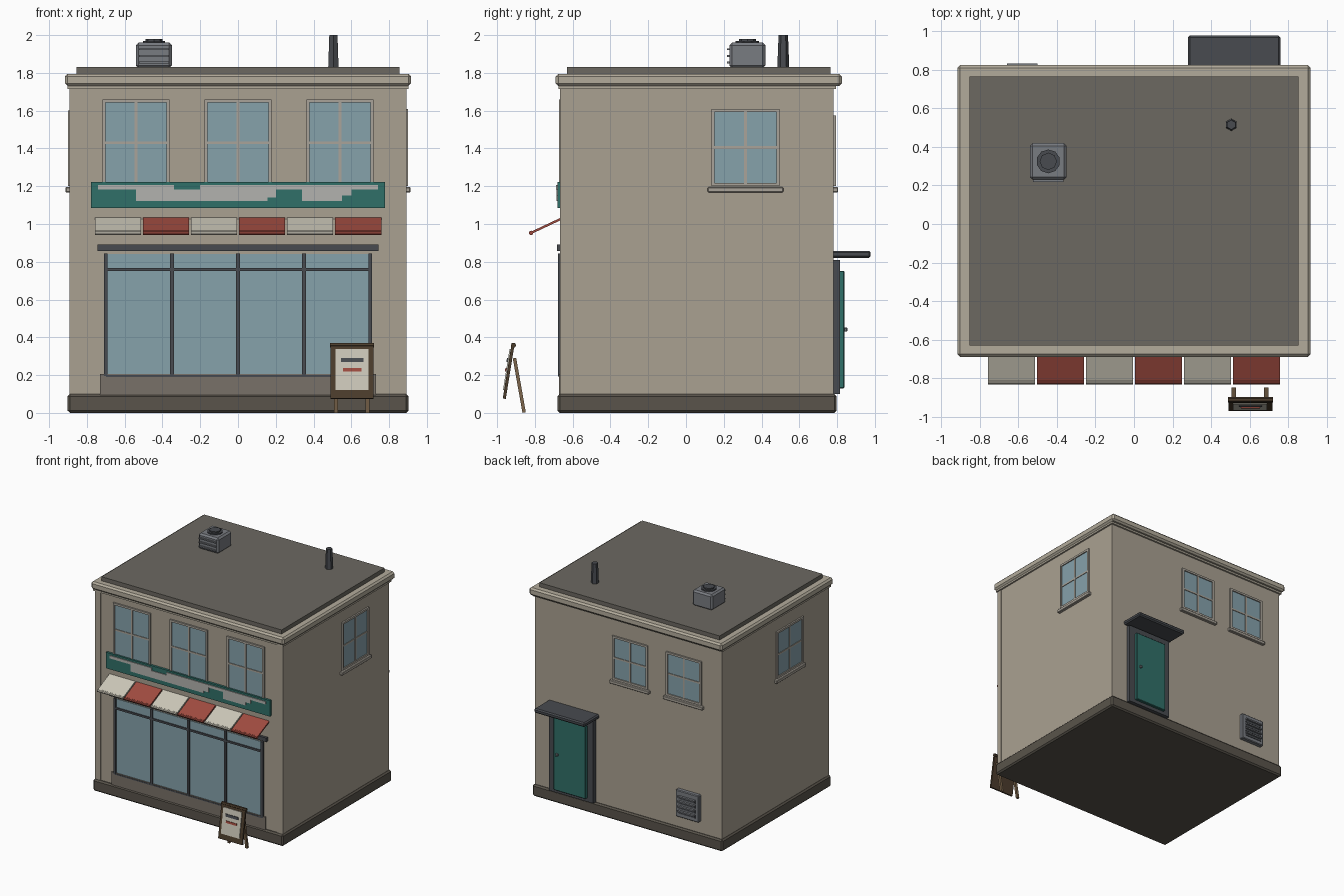
import bpy, bmesh, math
from mathutils import Matrix, Vector

if "Cube" in bpy.data.objects:
    bpy.data.objects.remove(bpy.data.objects["Cube"])

MATS = {}
COLORS = {
    "wall": (0.40, 0.355, 0.285), "trim": (0.45, 0.41, 0.33), "plinth": (0.10, 0.088, 0.07),
    "riser": (0.19, 0.165, 0.14), "roof": (0.15, 0.14, 0.12), "glass": (0.24, 0.36, 0.41),
    "frame": (0.40, 0.37, 0.32), "charcoal": (0.065, 0.07, 0.08), "teal": (0.03, 0.16, 0.14),
    "cream": (0.60, 0.57, 0.48), "red": (0.35, 0.07, 0.05), "metal": (0.19, 0.20, 0.22),
    "pale": (0.45, 0.45, 0.43), "wood": (0.07, 0.045, 0.025), "leg": (0.20, 0.13, 0.07),
}


def finish(name, bm, color, bevel=0):
    if color not in MATS:
        MATS[color] = bpy.data.materials.new(color)
        MATS[color].diffuse_color = (*COLORS[color], 1)
    bmesh.ops.recalc_face_normals(bm, faces=bm.faces)
    me = bpy.data.meshes.new(name)
    bm.to_mesh(me)
    bm.free()
    me.materials.append(MATS[color])
    ob = bpy.data.objects.new(name, me)
    bpy.context.collection.objects.link(ob)
    if bevel:
        m = ob.modifiers.new("bevel", 'BEVEL')
        m.width = bevel
        m.segments = 1
    return ob


def boxes(name, color, items, bevel=0):
    """Each item is x0, x1, y0, y1, z0, z1."""
    bm = bmesh.new()
    for a in items:
        lo, hi = Vector(a[0::2]), Vector(a[1::2])
        size = hi - lo
        mat = Matrix.Translation((lo + hi) / 2) @ Matrix.Diagonal((abs(size.x), abs(size.y), abs(size.z), 1))
        bmesh.ops.create_cube(bm, size=1, matrix=mat)
    return finish(name, bm, color, bevel)


def on_wall(side, items):
    """Turn u0, u1, depth0, depth1, z0, z1 on a wall into box extents."""
    out = []
    for u0, u1, d0, d1, z0, z1 in items:
        if side in ("front", "back"):
            f = (lambda d: -0.66 - d) if side == "front" else (lambda d: 0.78 + d)
            out.append((u0, u1, f(d0), f(d1), z0, z1))
        else:
            s = 1 if side == "right" else -1
            out.append((s * (0.888 + d0), s * (0.888 + d1), u0, u1, z0, z1))
    return out


def prism(name, color, x0, x1, profile):
    """Extrude a (y, z) profile along x."""
    bm = bmesh.new()
    face = bm.faces.new([bm.verts.new((x0, y, z)) for y, z in profile])
    ext = bmesh.ops.extrude_face_region(bm, geom=[face])
    bmesh.ops.translate(bm, vec=(x1 - x0, 0, 0),
                        verts=[v for v in ext["geom"] if isinstance(v, bmesh.types.BMVert)])
    return finish(name, bm, color)


def cyl(name, color, loc, r0, r1, h, n):
    bm = bmesh.new()
    bmesh.ops.create_cone(bm, cap_ends=True, segments=n, radius1=r0, radius2=r1, depth=h,
                          matrix=Matrix.Translation((loc[0], loc[1], loc[2] + h / 2)))
    return finish(name, bm, color)


def slab(p, q, t0, t1):
    """Profile of a sloped board from p to q, between two offsets along its normal."""
    p, q = Vector(p), Vector(q)
    d = (q - p).normalized()
    n = Vector((-d.y, d.x))
    return [p + n * t0, q + n * t0, q + n * t1, p + n * t1]


def window(name, side, u, w, z0, z1, sill=True):
    a, b, t, zm = u - w / 2, u + w / 2, 0.017, (z0 + z1) / 2
    boxes(name + "_glass", "glass", on_wall(side, [(a + 0.005, b - 0.005, -0.01, 0.004, z0 + 0.005, z1 - 0.005)]))
    boxes(name + "_frame", "frame", on_wall(side, [
        (a, a + t, -0.01, 0.013, z0, z1), (b - t, b, -0.01, 0.013, z0, z1),
        (a + t, b - t, -0.01, 0.013, z0, z0 + t), (a + t, b - t, -0.01, 0.013, z1 - t, z1),
        (u - 0.007, u + 0.007, -0.01, 0.010, z0 + t, z1 - t),
        (a + t, b - t, -0.01, 0.009, zm - 0.007, zm + 0.007)]))
    if sill:
        boxes(name + "_sill", "frame", on_wall(side, [(a - 0.02, b + 0.02, -0.01, 0.025, z0 - 0.033, z0 - 0.005)]), 0.004)


# Building shell
boxes("plinth", "plinth", [(-0.902, 0.902, -0.68, 0.797, 0, 0.1)], 0.012)
boxes("walls", "wall", [(-0.888, 0.888, -0.66, 0.78, 0.09, 1.74)])
boxes("corner_pilasters", "wall", [(s * 0.84, s * 0.892, -0.667, -0.62, 0.1, 1.725) for s in (-1, 1)])
boxes("cornice_lower", "trim", [(-0.902, 0.902, -0.675, 0.795, 1.715, 1.74)])
boxes("cornice", "trim", [(-0.916, 0.916, -0.69, 0.825, 1.73, 1.795)], 0.014)
boxes("roof", "roof", [(-0.855, 0.855, -0.63, 0.765, 1.77, 1.83)])

# Upper windows
for i, x in enumerate((-0.54, 0, 0.54)):
    window(f"front_window_{i + 1}", "front", x, 0.355, 1.20, 1.66, sill=False)
window("right_window", "right", 0.315, 0.36, 1.20, 1.61)
window("left_window", "left", -0.13, 0.36, 1.20, 1.60)
for i, x in enumerate((-0.02, -0.53)):
    window(f"back_window_{i + 1}", "back", x, 0.335, 1.20, 1.575)

# Shopfront
boxes("stall_riser", "riser", [(-0.73, 0.73, -0.672, -0.64, 0.09, 0.205)])
boxes("shop_glass", "glass", [(-0.70, 0.70, -0.665, -0.65, 0.2, 0.84)])
boxes("shop_frame", "charcoal",
      [(x - 0.01, x + 0.01, -0.677, -0.65, 0.195, 0.845) for x in (-0.7, -0.35, 0, 0.35, 0.7)]
      + [(-0.70, 0.70, -0.674, -0.65, 0.752, 0.768), (-0.70, 0.70, -0.674, -0.65, 0.19, 0.2)])
boxes("shop_header", "charcoal", [(-0.745, 0.745, -0.682, -0.65, 0.858, 0.892)])

# Sign board with plain pale panels
boxes("sign_board", "teal", [(-0.778, 0.778, -0.68, -0.65, 1.085, 1.222)])
boxes("sign_panels", "pale", [
    (-0.74, -0.34, -0.687, -0.67, 1.182, 1.206), (-0.20, 0.74, -0.687, -0.67, 1.182, 1.206),
    (-0.54, 0.20, -0.686, -0.67, 1.14, 1.182), (-0.54, 0.155, -0.686, -0.67, 1.122, 1.14),
    (0.34, 0.60, -0.686, -0.67, 1.15, 1.182), (0.34, 0.55, -0.686, -0.67, 1.122, 1.15)])

# Striped awning with rounded front hem
hem = [(-0.82 + 0.012 * math.cos(k * math.pi / 4), 0.953 + 0.012 * math.sin(k * math.pi / 4)) for k in range(8)]
for i in range(6):
    x = -0.758 + i * 0.2545
    color = "red" if i % 2 else "cream"
    prism(f"awning_stripe_{i + 1}", color, x, x + 0.244, slab((-0.65, 1.033), (-0.82, 0.953), -0.006, 0.006))
    prism(f"awning_hem_{i + 1}", color, x, x + 0.244, hem)

# Back door and canopy
boxes("door_frame", "charcoal", [(0.31, 0.365, 0.77, 0.815, 0.1, 0.81), (0.675, 0.73, 0.77, 0.815, 0.1, 0.81),
                                 (0.365, 0.675, 0.77, 0.815, 0.75, 0.81), (0.365, 0.675, 0.77, 0.815, 0.1, 0.13)])
boxes("door", "teal", [(0.368, 0.672, 0.77, 0.838, 0.13, 0.752)], 0.004)
boxes("door_handle", "metal", [(0.625, 0.645, 0.83, 0.855, 0.43, 0.452)], 0.004)
boxes("door_canopy", "charcoal", [(0.28, 0.76, 0.77, 0.978, 0.82, 0.858)], 0.01)

# Back wall vent
boxes("vent_box", "metal", [(-0.69, -0.47, 0.77, 0.815, 0.20, 0.43)], 0.006)
boxes("vent_slots", "charcoal", [(-0.66, -0.50, 0.80, 0.819, 0.232 + k * 0.042, 0.256 + k * 0.042) for k in range(4)])
boxes("vent_slats", "metal", [(-0.66, -0.50, 0.81, 0.834, 0.25 + k * 0.042, 0.262 + k * 0.042) for k in range(4)])

# Rooftop cooling unit and flue
boxes("cooling_unit", "metal", [(-0.54, -0.35, 0.23, 0.42, 1.825, 1.96)], 0.014)
boxes("cooling_louvres", "metal", [(-0.525, -0.365, 0.217, 0.24, z, z + 0.01) for z in (1.85, 1.885, 1.92)])
cyl("cooling_fan_ring", "charcoal", (-0.445, 0.325, 1.955), 0.062, 0.062, 0.015, 10)
cyl("cooling_fan_cap", "charcoal", (-0.445, 0.325, 1.965), 0.045, 0.045, 0.015, 8)
cyl("flue", "charcoal", (0.505, 0.515, 1.82), 0.032, 0.025, 0.18, 6)

# Pavement board: leaning front, rear legs, top rail
P, Q = Vector((-0.962, 0.075)), Vector((-0.915, 0.368))


def lean(z):
    return P.lerp(Q, (z - P.y) / (Q.y - P.y))


prism("board_panel", "wood", 0.49, 0.718, slab(P, Q, -0.008, 0.008))
prism("board_sheet", "cream", 0.515, 0.69, slab(lean(0.12), lean(0.335), 0.006, 0.014))
prism("board_dark_strip", "charcoal", 0.545, 0.665, slab(lean(0.266), lean(0.288), 0.012, 0.02))
prism("board_red_strip", "red", 0.555, 0.655, slab(lean(0.217), lean(0.234), 0.012, 0.02))
prism("board_top_rail", "wood", 0.487, 0.721,
      [(-0.913 + 0.014 * math.cos(k * math.pi / 3), 0.358 + 0.014 * math.sin(k * math.pi / 3)) for k in range(6)])
for name, x in (("left", 0.507), ("right", 0.675)):
    prism(f"board_leg_{name}", "leg", x, x + 0.022, slab((-0.857, 0.002), (-0.908, 0.29), -0.009, 0.009))

for m in bpy.data.materials:
    if m.users and not m.is_grease_pencil:
        m.use_nodes = True
        m.node_tree.nodes["Principled BSDF"].inputs["Base Color"].default_value = m.diffuse_color
